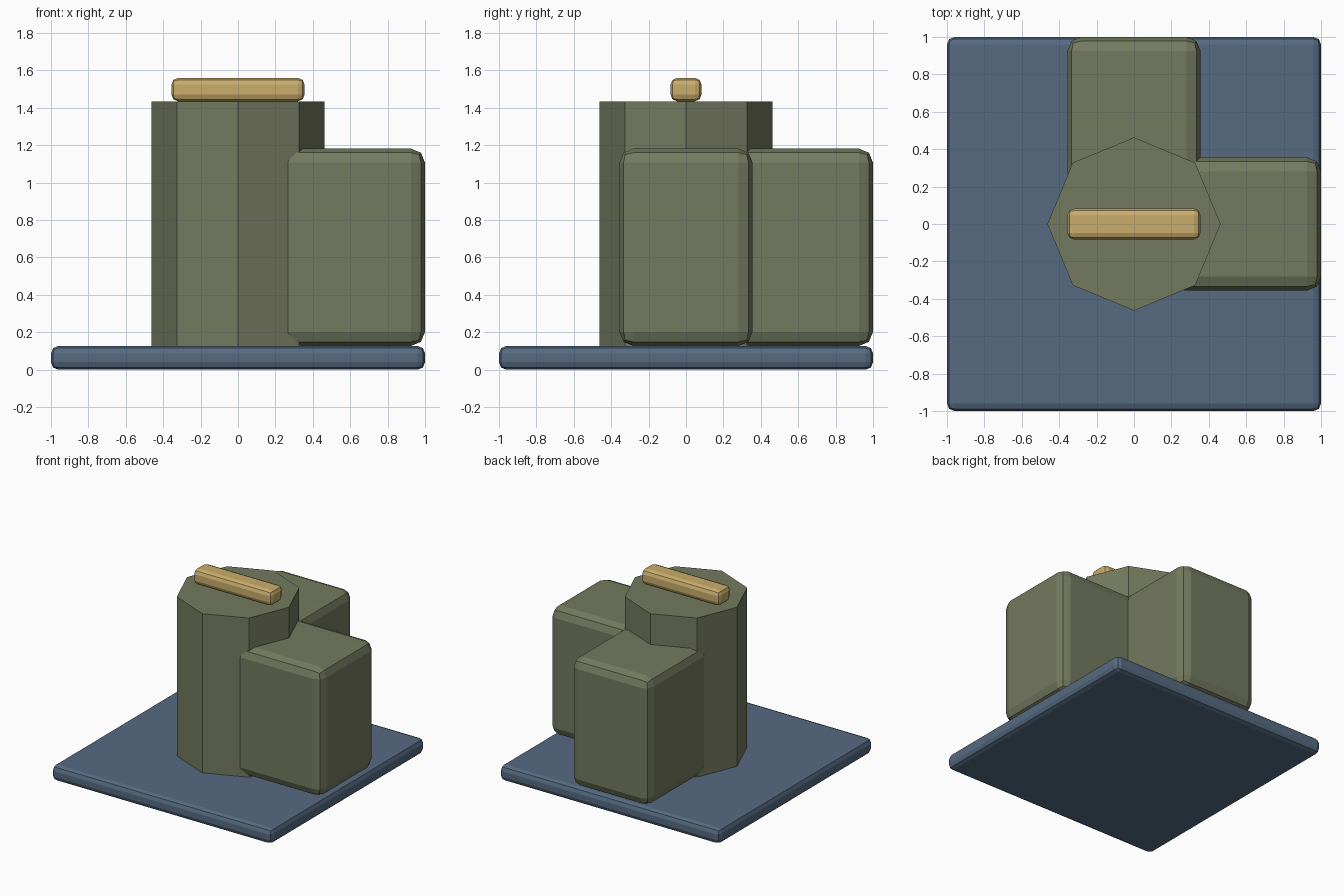
import bpy, bmesh, math
from mathutils import Matrix, Vector

if "Cube" in bpy.data.objects:
    bpy.data.objects.remove(bpy.data.objects["Cube"])


def material(name, r, g, b):
    lin = lambda c: ((c / 255 + 0.055) / 1.055) ** 2.4
    m = bpy.data.materials.new(name)
    m.diffuse_color = (lin(r), lin(g), lin(b), 1)
    m.use_nodes = True
    m.node_tree.nodes["Principled BSDF"].inputs["Base Color"].default_value = m.diffuse_color
    return m


blue = material("slate blue", 86, 107, 130)
olive = material("olive green", 116, 122, 95)
gold = material("sand gold", 202, 173, 108)


def finish(name, bm, mat):
    bmesh.ops.recalc_face_normals(bm, faces=bm.faces)
    me = bpy.data.meshes.new(name)
    bm.to_mesh(me)
    bm.free()
    me.materials.append(mat)
    ob = bpy.data.objects.new(name, me)
    bpy.context.collection.objects.link(ob)
    return ob


def bevelled_box(name, lo, hi, bevel, mat):
    lo, hi = Vector(lo), Vector(hi)
    bm = bmesh.new()
    bmesh.ops.create_cube(bm, size=1, matrix=Matrix.Translation((lo + hi) / 2)
                          @ Matrix.Diagonal((*(hi - lo), 1)))
    bmesh.ops.bevel(bm, geom=bm.edges[:], offset=bevel, offset_type='OFFSET',
                    segments=2, profile=0.5, affect='EDGES')
    return finish(name, bm, mat)


# Square base plate
bevelled_box("base_plate", (-1, -1, 0), (1, 1, 0.127), 0.04, blue)

# Octagonal column with corners on the axes
bm = bmesh.new()
ring = [bm.verts.new((0.463 * math.cos(i * math.pi / 4),
                      0.463 * math.sin(i * math.pi / 4), 0.12)) for i in range(8)]
side = bmesh.ops.extrude_face_region(bm, geom=[bm.faces.new(ring)])
bmesh.ops.translate(bm, vec=(0, 0, 1.315),
                    verts=[v for v in side["geom"] if isinstance(v, bmesh.types.BMVert)])
finish("column", bm, olive)

# Two blocks, to the right and to the back
bevelled_box("right_block", (0.2, -0.356, 0.127), (1, 0.356, 1.182), 0.075, olive)
bevelled_box("back_block", (-0.356, 0.2, 0.127), (0.356, 1, 1.182), 0.075, olive)

# Bar on top of the column
bevelled_box("top_bar", (-0.356, -0.083, 1.435), (0.356, 0.083, 1.56), 0.036, gold)
